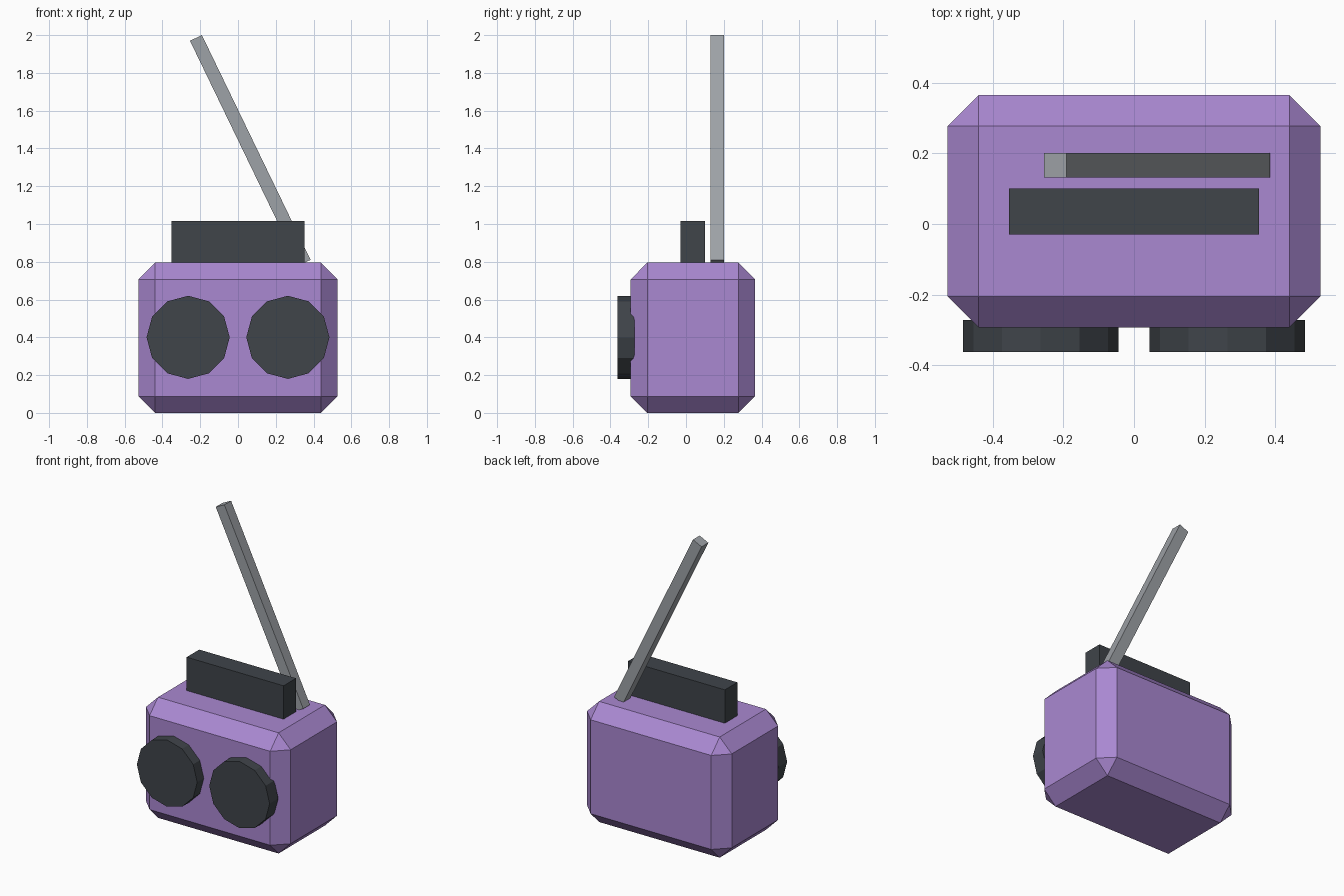
import bpy
import math

default = bpy.data.objects.get("Cube")
if default:
    bpy.data.objects.remove(default, do_unlink=True)


def material(name, rgb):
    mat = bpy.data.materials.new(name)
    mat.use_nodes = True
    colour = (*rgb, 1)
    mat.diffuse_color = colour
    mat.node_tree.nodes["Principled BSDF"].inputs["Base Color"].default_value = colour
    return mat


def finish(name, mat):
    obj = bpy.context.object
    obj.name = obj.data.name = name
    obj.data.materials.append(mat)
    return obj


def box(name, mat, centre, size, tilt=0):
    bpy.ops.mesh.primitive_cube_add(size=1, location=centre)
    obj = finish(name, mat)
    obj.scale = size
    bpy.ops.object.transform_apply(location=False, rotation=False, scale=True)
    obj.rotation_euler.y = tilt
    return obj


purple = material("purple plastic", (0.40, 0.246, 0.64))
charcoal = material("charcoal", (0.05, 0.058, 0.068))
grey = material("grey metal", (0.34, 0.36, 0.385))

# Chamfered radio case
case = box("case", purple, (0, 0.036, 0.3975), (1.055, 0.658, 0.795))
bevel = case.modifiers.new("chamfer", "BEVEL")
bevel.width = 0.088
bevel.segments = 1
bevel.limit_method = "NONE"

# Carrying handle block and tilted aerial
box("handle", charcoal, (0, 0.035, 0.90), (0.706, 0.13, 0.23))
box("antenna", grey, (0.065, 0.166, 1.39), (0.07, 0.07, 1.322), math.radians(-25.8))

# Pair of twelve-sided speakers on the front
for side, x in (("right", -0.264), ("left", 0.264)):
    bpy.ops.mesh.primitive_cylinder_add(
        vertices=12, radius=0.22, depth=0.09,
        location=(x, -0.317, 0.4), rotation=(math.radians(90), 0, 0))
    finish(side + "_speaker", charcoal)
